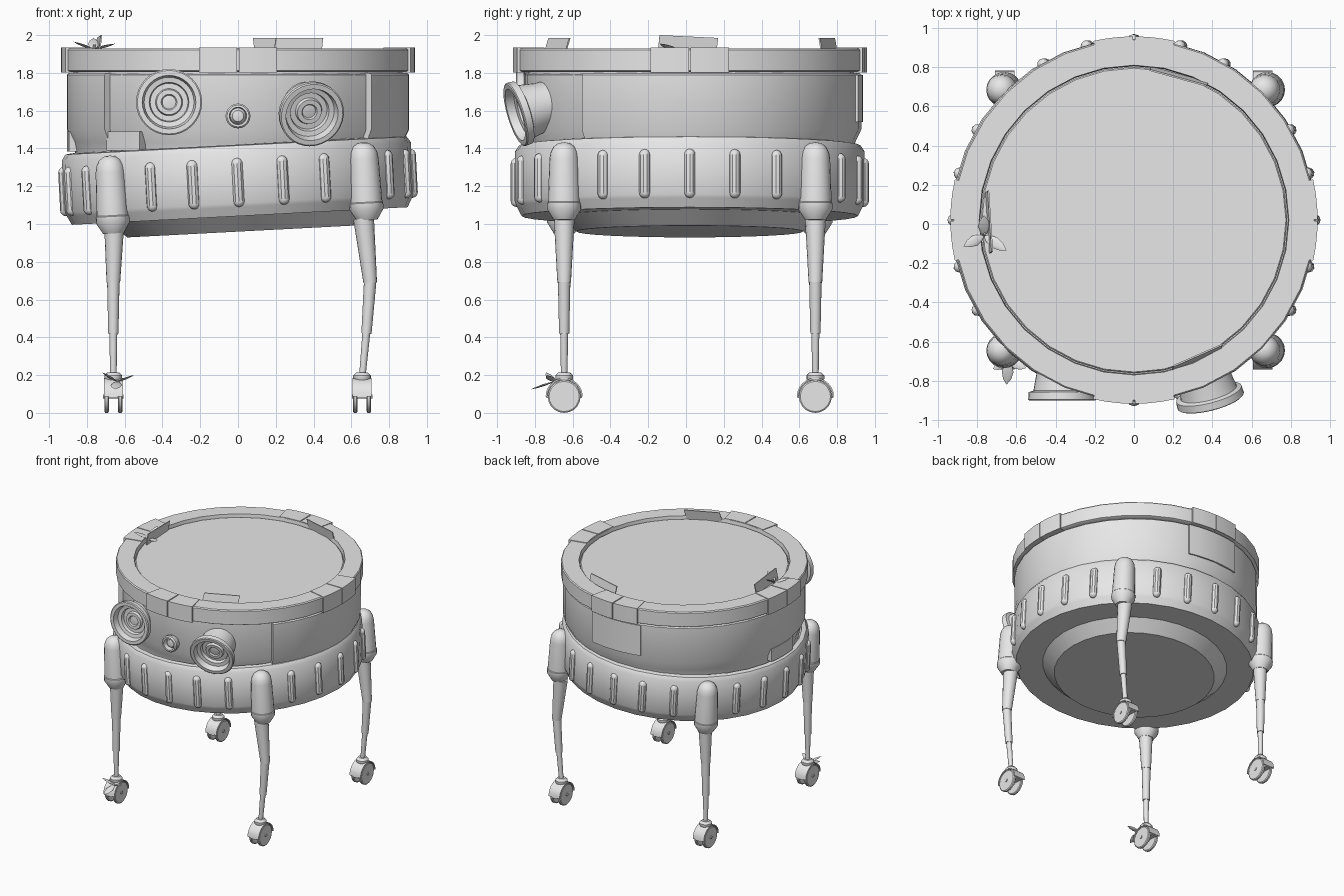
import bpy, bmesh, math
from mathutils import Matrix, Vector

if "Cube" in bpy.data.objects:
    bpy.data.objects.remove(bpy.data.objects["Cube"])

grey = bpy.data.materials.new("plain_grey")
grey.diffuse_color = (0.8, 0.8, 0.8, 1)
grey.use_nodes = True
grey.node_tree.nodes["Principled BSDF"].inputs["Base Color"].default_value = grey.diffuse_color
CY = 0.02                                   # y of the main axis
HULL = Matrix.Translation((0, CY, 0))
BELT = Matrix.Translation((0, CY, 1.22)) @ Matrix.Rotation(math.radians(-3), 4, 'Y')
SIDE = Matrix(((0, 0, 1, 0), (1, 0, 0, 0), (0, 1, 0, 0), (0, 0, 0, 1)))  # local z -> x


def make(name, verts, faces, mat=Matrix(), angle=35):
    bm = bmesh.new()
    vs = [bm.verts.new(mat @ Vector(v)) for v in verts]
    for f in faces:
        bm.faces.new([vs[i] for i in f])
    bmesh.ops.remove_doubles(bm, verts=bm.verts, dist=1e-5)
    bmesh.ops.recalc_face_normals(bm, faces=bm.faces)
    me = bpy.data.meshes.new(name)
    bm.to_mesh(me)
    bm.free()
    me.materials.append(grey)
    me.shade_smooth()
    me.set_sharp_from_angle(angle=math.radians(angle))
    ob = bpy.data.objects.new(name, me)
    bpy.context.collection.objects.link(ob)
    return ob


def lathe(name, prof, mat=Matrix(), segs=32, ring=None, angle=35):
    """Revolve (radius, z) points; ring is an optional list of (degrees, radius change)."""
    ring = ring or [(360 * i / segs, 0) for i in range(segs)]
    n, verts, faces = len(ring), [], []
    for r, z in prof:
        for a, d in ring:
            rr = max(r + d, 0) if r > 0 else 0
            t = math.radians(a)
            verts.append((rr * math.cos(t), rr * math.sin(t), z))
    for j in range(len(prof) - 1):
        for i in range(n):
            k = (i + 1) % n
            faces.append((j * n + i, j * n + k, (j + 1) * n + k, (j + 1) * n + i))
    return make(name, verts, faces, mat, angle)


def sector(name, r0, r1, z0, z1, a0, a1, mat=Matrix(), steps=6):
    """Closed arc block."""
    verts, faces = [], []
    for i in range(steps + 1):
        t = math.radians(a0 + (a1 - a0) * i / steps)
        for r, z in ((r0, z0), (r1, z0), (r1, z1), (r0, z1)):
            verts.append((r * math.cos(t), r * math.sin(t), z))
    for i in range(steps):
        for j in range(4):
            k = (j + 1) % 4
            faces.append((4 * i + j, 4 * i + k, 4 * i + 4 + k, 4 * i + 4 + j))
    faces += [(0, 1, 2, 3), tuple(4 * steps + j for j in range(4))]
    return make(name, verts, faces, mat)


def aim(p, d):
    d = Vector(d)
    return Matrix.Translation(p) @ d.to_track_quat('Z', 'Y').to_matrix().to_4x4()


def rod(name, p, q, r0, r1, segs=16):
    p, q = Vector(p), Vector(q)
    h = (q - p).length
    lathe(name, [(0, 0), (r0, 0), (r1, h), (0, h)], aim(p, q - p), segs)


def leaf(name, p, q, w):
    p, q = Vector(p), Vector(q)
    h = (q - p).length
    prof = [(0, 0), (w * .3, h * .15), (w * .5, h * .45), (w * .35, h * .75), (0, h)]
    lathe(name, prof, aim(p, q - p) @ Matrix.Diagonal((1, 0.2, 1, 1)), 10)


def plate(name, p, q, z0, z1, z2, lean, t=0.008):
    """Thin upright sheet from p to q, leaning by a vector; z1, z2 are the top corners."""
    p, q, lean = Vector((*p, 0)), Vector((*q, 0)), Vector((*lean, 0))
    n = (q - p).normalized().cross(Vector((0, 0, 1))) * t / 2
    up = Vector((0, 0, 1))
    base = [p + up * z0, q + up * z0, q + up * z2 + lean, p + up * z1 + lean]
    make(name, [v + n for v in base] + [v - n for v in base],
         [(0, 1, 2, 3), (4, 5, 6, 7)] + [(i, (i + 1) % 4, 4 + (i + 1) % 4, 4 + i) for i in range(4)])


# upper hull with a recessed front bay
bay = [(-141 + 102 * i / 10, -0.035) for i in range(11)]
wrap = [(-39 + 258 * i / 24, 0) for i in range(25)]
lathe("hull", [(0, 1.80), (0.895, 1.80), (0.908, 1.79), (0.908, 1.50),
               (0.875, 1.43), (0.855, 1.33), (0.85, 1.15), (0, 1.15)], HULL, ring=bay + wrap)
lathe("hull_neck", [(0.87, 1.78), (0.87, 1.83)], HULL)
sector("rear_hatch", 0.89, 0.918, 1.54, 1.79, 76, 104, HULL)
sector("side_vent", 0.80, 0.905, 1.385, 1.49, 171, 189, HULL)
sector("front_vent", 0.80, 0.885, 1.39, 1.49, -142, -126, HULL)

# top rim, lid and four split clamps
lathe("top_rim", [(0.785, 1.89), (0.79, 1.93), (0.918, 1.93), (0.925, 1.922),
                  (0.925, 1.812), (0.915, 1.806), (0.80, 1.806)], HULL)
lathe("lid", [(0, 1.908), (0.775, 1.908), (0.782, 1.90), (0.782, 1.85)], HULL)
for q in range(4):
    for s in (-1, 1):
        a = q * 90
        sector("rim_clamp", 0.79, 0.937, 1.803, 1.935, a + s * 0.25, a + s * 12.8, HULL, 3)

# loose shards along the inner rim
plate("shard_back", (0.09, 0.80), (0.38, 0.72), 1.90, 1.985, 1.985, (-0.01, -0.015))
plate("shard_front", (0.19, -0.75), (0.44, -0.64), 1.90, 1.985, 1.985, (0.01, 0.025))
plate("shard_left", (-0.755, 0.16), (-0.735, -0.15), 1.90, 1.985, 2.0, (0.012, 0.01))

# tilted lower belt with its bottom dish
lathe("belt", [(0, -0.26), (0.60, -0.26), (0.69, -0.178), (0.89, -0.178), (0.915, -0.13),
               (0.925, -0.11), (0.925, 0.165), (0.905, 0.195), (0.87, 0.20), (0.85, 0.10)], BELT)

# rounded ribs around the belt, skipping the leg positions
rib = []
for i in range(5):
    t = math.radians(-90 + 22.5 * i)
    rib.append((0.03 * math.cos(t) if i else 0, -0.1 + 0.03 * math.sin(t)))
rib += [(r, -z) for r, z in reversed(rib)]
for i in range(24):
    if i % 6 != 3:
        m = Matrix.Rotation(math.radians(15 * i), 4, 'Z') @ Matrix.Translation((0.918, 0, 0))
        lathe("belt_rib", rib, BELT @ m, 10)

# legs with pods, struts and twin-wheel casters
pod = [(0, 0.178), (0.03, 0.173), (0.056, 0.155), (0.072, 0.125), (0.078, 0.09),
       (0.086, -0.14), (0.09, -0.145), (0.09, -0.178), (0.055, -0.235), (0, -0.235)]
for sx in (-1, 1):
    hip, knee, shin, foot = ((-0.655, -0.66, -0.66, -0.66), (0.665, 0.70, 0.68, 0.657))[sx > 0]
    for sy in (-1, 1):
        y = CY + sy * 0.665
        lathe("leg_pod", pod, BELT @ Matrix.Translation((sx * 0.672, sy * 0.665, 0)), 20)
        rod("upper_strut", (hip, y, 1.03), (knee, y, 0.69), 0.055, 0.036)
        rod("middle_strut", (knee, y, 0.70), (shin, y, 0.42), 0.033, 0.027)
        rod("lower_strut", (shin, y, 0.43), (foot, y, 0.18), 0.021, 0.017)
        lathe("ankle", [(0, 0.215), (0.03, 0.215), (0.047, 0.198), (0.047, 0.18), (0.035, 0.16),
                        (0, 0.16)], Matrix.Translation((foot, y, 0)), 16)
        hub = Matrix.Translation((foot, y, 0.087)) @ SIDE
        sector("caster_fork", 0.01, 0.095, -0.026, 0.026, -5, 185, hub, 12)
        sector("caster_fender", 0.09, 0.098, -0.05, 0.05, 0, 180, hub, 12)
        rod("axle", (foot - 0.054, y, 0.087), (foot + 0.054, y, 0.087), 0.012, 0.012, 10)
        for s in (-1, 1):
            lathe("wheel", [(0, 0.024), (0.08, 0.024), (0.087, 0.029), (0.087, 0.043),
                            (0.08, 0.048), (0, 0.048)],
                  hub @ Matrix.Diagonal((1, 1, s, 1)), 20)

# two eye lenses and the small centre sensor
eye = [(0, -0.22), (0.125, -0.22), (0.132, -0.14), (0.148, -0.05), (0.172, -0.042), (0.175, -0.005),
       (0.168, 0), (0.142, 0), (0.132, -0.045), (0.105, -0.05), (0.10, -0.075),
       (0.072, -0.075), (0.066, -0.055), (0.042, -0.055), (0.036, -0.065), (0, -0.06)]
lathe("left_eye", eye, aim((-0.365, -0.90, 1.645), (0, -1, 0)), 32, angle=25)
lathe("right_eye", eye, aim((0.392, -0.905, 1.578), (0.24, -0.93, -0.28)), 32, angle=25)
lathe("sensor", [(0.055, -0.06), (0.06, 0.0), (0.066, 0.01), (0.066, 0.03), (0.058, 0.04),
                 (0.046, 0.04), (0.042, 0.0), (0.03, 0.018), (0, 0.025)],
      aim((0, -0.865, 1.572), (0, -1, 0)), 20)

# sprout on the lid
root = (-0.765, -0.06, 1.925)
for tip, w in (((-0.87, -0.115, 1.965), 0.055), ((-0.65, -0.135, 1.955), 0.06),
               ((-0.765, 0.045, 1.985), 0.06)):
    leaf("lid_leaf", root, tip, w)
rod("lid_stem", (-0.765, -0.06, 1.90), (-0.76, -0.05, 1.95), 0.008, 0.006, 8)

# sprout on the front left caster
root = (-0.64, -0.70, 0.165)
for tip, w in (((-0.72, -0.74, 0.215), 0.045), ((-0.55, -0.735, 0.20), 0.05),
               ((-0.65, -0.82, 0.125), 0.06)):
    leaf("caster_leaf", root, tip, w)
rod("caster_stem", (-0.65, -0.66, 0.15), (-0.64, -0.705, 0.17), 0.008, 0.006, 8)
